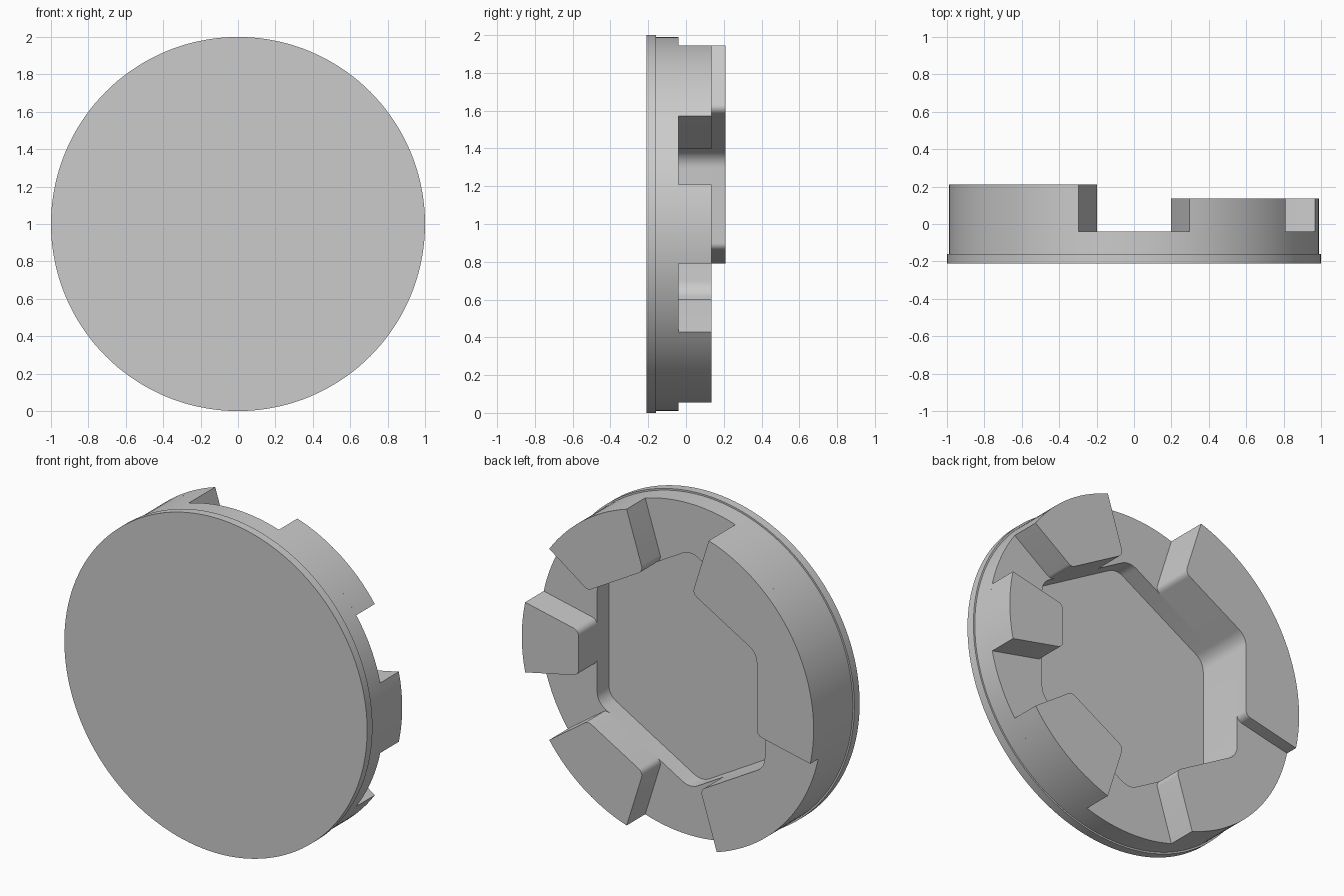
import bpy, bmesh, math
from mathutils import Vector

if "Cube" in bpy.data.objects:
    bpy.data.objects.remove(bpy.data.objects["Cube"])

A = 0.615          # hexagon pocket: centre to flat
R = 0.99           # body radius
SLOT_Y, LOW_Y, TALL_Y, FLOOR_Y, FRONT_Y = -0.04, 0.135, 0.21, -0.15, -0.21

grey = bpy.data.materials.new("plain grey")
grey.diffuse_color = (0.6, 0.6, 0.6, 1)
grey.use_nodes = True
grey.node_tree.nodes["Principled BSDF"].inputs["Base Color"].default_value = grey.diffuse_color


def polar(r, deg):
    t = math.radians(deg)
    return Vector((r * math.cos(t), r * math.sin(t)))


def hex_point(deg):
    """Point on the hexagon outline (flats facing +x and -x)."""
    return polar(A / math.cos(math.radians((deg + 30) % 60 - 30)), deg)


def fillet(prev, p, nxt, rad, n=6):
    """Replace corner p by an arc of the given radius."""
    u, v = (prev - p).normalized(), (nxt - p).normalized()
    half = u.angle(v) / 2
    c = p + (u + v).normalized() * (rad / math.sin(half))
    s = p + u * (rad / math.tan(half)) - c
    e = p + v * (rad / math.tan(half)) - c
    a = s.angle_signed(e)
    return [c + Vector((s.x * math.cos(a * i / n) + s.y * math.sin(a * i / n),
                        s.y * math.cos(a * i / n) - s.x * math.sin(a * i / n)))
            for i in range(n + 1)]


def loft(name, rings):
    """Solid through a list of (outline, y) rings, with flat end caps."""
    bm = bmesh.new()
    loops = [[bm.verts.new((p.x, y, 1 + p.y)) for p in pts] for pts, y in rings]
    n = len(loops[0])
    for a, b in zip(loops, loops[1:]):
        for i in range(n):
            j = (i + 1) % n
            bm.faces.new((a[i], a[j], b[j], b[i]))
    bm.faces.new(loops[0])
    bm.faces.new(loops[-1])
    bmesh.ops.recalc_face_normals(bm, faces=bm.faces)
    me = bpy.data.meshes.new(name)
    bm.to_mesh(me)
    bm.free()
    me.materials.append(grey)
    ob = bpy.data.objects.new(name, me)
    bpy.context.collection.objects.link(ob)
    return ob


def smooth(ob):
    bpy.ops.object.select_all(action='DESELECT')
    ob.select_set(True)
    bpy.context.view_layer.objects.active = ob
    bpy.ops.object.shade_smooth_by_angle(angle=math.radians(30))


def block(name, a0, a1, y0, y1):
    """Raised block: round outside, hexagon inside, radial ends."""
    n = max(8, round((a1 - a0) / 2.5))
    outer = [polar(R, a0 + (a1 - a0) * i / n) for i in range(n + 1)]
    corners = [c for c in range(-90, 271, 60) if a0 < c < a1]
    inner = [hex_point(a1)] + [hex_point(c) for c in reversed(corners)] + [hex_point(a0)]
    chain = [outer[-1]] + inner + [outer[0]]
    pts = list(outer)
    for i in range(1, len(chain) - 1):
        rad = 0.04 if i in (1, len(chain) - 2) else 0.1
        pts += fillet(chain[i - 1], chain[i], chain[i + 1], rad)
    smooth(loft(name, [(pts, y0), (pts, y1)]))


# Round base with a slightly wider front rim
def circle(r):
    return [polar(r, 360 * i / 144) for i in range(144)]


base = loft("round_base", [(circle(1), FRONT_Y), (circle(1), -0.16),
                           (circle(R), -0.16), (circle(R), SLOT_Y)])

# Hexagon pocket with rounded corners
hexa = [hex_point(30 + 60 * i) for i in range(6)]
outline = []
for i in range(6):
    outline += fillet(hexa[i - 1], hexa[i], hexa[(i + 1) % 6], 0.1)
cutter = loft("pocket_cutter", [(outline, FLOOR_Y), (outline, 0.4)])
cutter.hide_render = True
mod = base.modifiers.new("pocket", 'BOOLEAN')
mod.operation, mod.solver, mod.object = 'DIFFERENCE', 'EXACT', cutter
bpy.context.view_layer.objects.active = base
bpy.ops.object.modifier_apply(modifier=mod.name)
bpy.data.objects.remove(cutter)
smooth(base)

# Raised blocks around the pocket
block("upper_block", 35.2, 72.5, SLOT_Y, LOW_Y)
block("middle_block", -12.2, 12.2, SLOT_Y, LOW_Y)
block("lower_block", -72.5, -35.2, SLOT_Y, LOW_Y)
block("long_block", 107.5, 252.5, SLOT_Y, LOW_Y)
block("tall_step", 107.5, 192.2, LOW_Y, TALL_Y)
